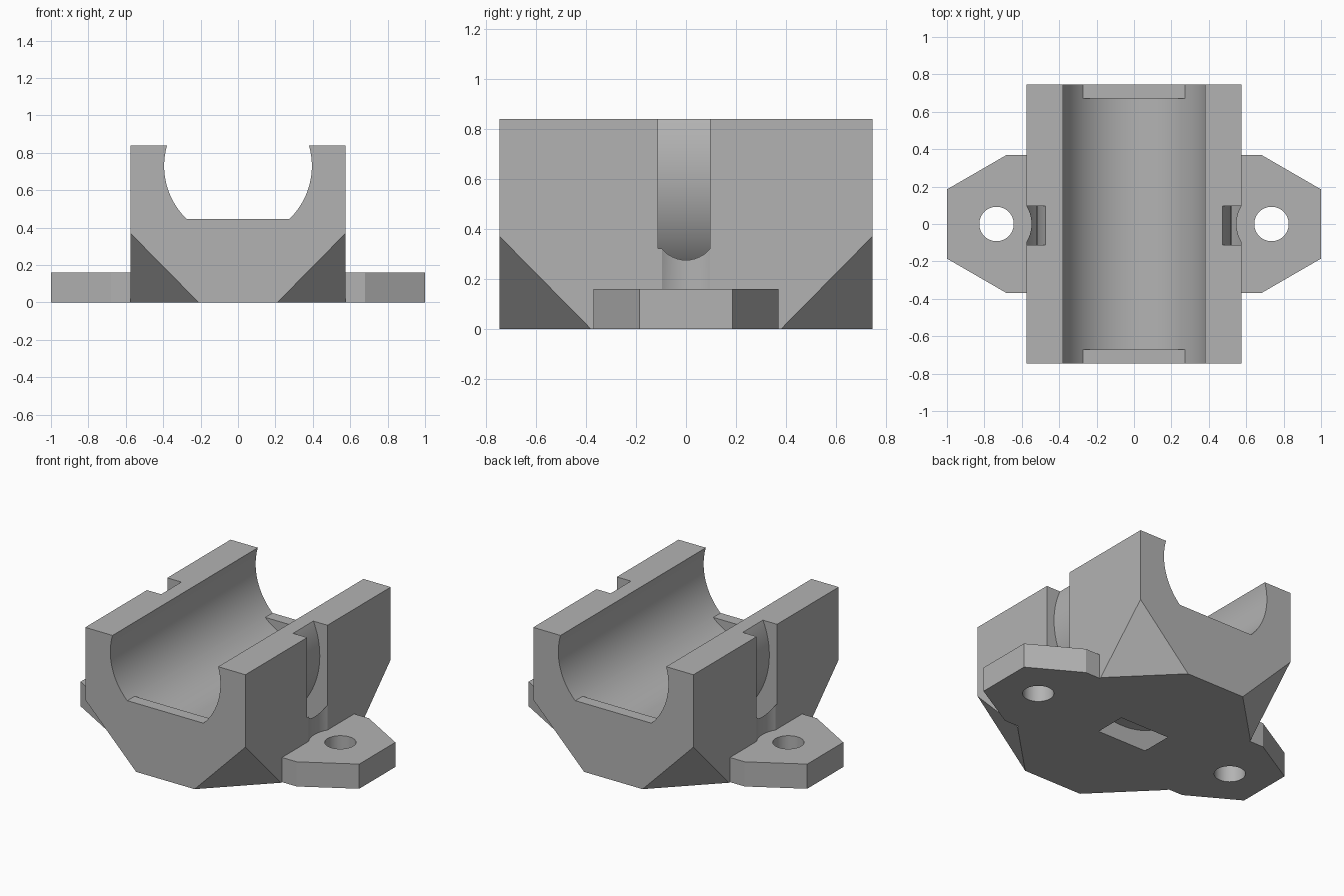
import bpy
import bmesh
import math
from mathutils import Matrix, Vector

cube = bpy.data.objects.get("Cube")
if cube:
    bpy.data.objects.remove(cube, do_unlink=True)

# One grey plastic for the whole part
GREY = (0.45, 0.45, 0.45, 1)
plastic = bpy.data.materials.new("grey plastic")
plastic.use_nodes = True
plastic.diffuse_color = GREY
plastic.node_tree.nodes["Principled BSDF"].inputs["Base Color"].default_value = GREY

HALF_X, HALF_Y, TOP = 0.575, 0.745, 0.84
BORE_Z, BORE_R = 0.73, 0.395
HOLE_X, FOOT_TOP = 0.735, 0.16


def to_object(name, bm):
    bmesh.ops.recalc_face_normals(bm, faces=bm.faces)
    mesh = bpy.data.meshes.new(name)
    bm.to_mesh(mesh)
    bm.free()
    mesh.materials.append(plastic)
    obj = bpy.data.objects.new(name, mesh)
    bpy.context.collection.objects.link(obj)
    return obj


def cylinder(name, centre, radius, depth, axis="Z", segments=64):
    bm = bmesh.new()
    turn = Matrix.Rotation(math.pi / 2, 4, "X") if axis == "Y" else Matrix()
    bmesh.ops.create_cone(bm, cap_ends=True, segments=segments, radius1=radius,
                          radius2=radius, depth=depth,
                          matrix=Matrix.Translation(centre) @ turn)
    return to_object(name, bm)


def box(name, low, high):
    bm = bmesh.new()
    low, high = Vector(low), Vector(high)
    bmesh.ops.create_cube(bm, size=1, matrix=Matrix.Translation((low + high) / 2)
                          @ Matrix.Diagonal((high - low).to_4d()))
    return to_object(name, bm)


def combine(target, other, operation):
    """Apply a boolean to the target and discard the other object."""
    mod = target.modifiers.new("combine", "BOOLEAN")
    mod.operation, mod.solver, mod.object = operation, "EXACT", other
    bpy.context.view_layer.objects.active = target
    bpy.ops.object.modifier_apply(modifier=mod.name)
    bpy.data.objects.remove(other, do_unlink=True)


# Block with its four lower corners cut off diagonally
bm = bmesh.new()
for sx in (-1, 1):
    for sy in (-1, 1):
        for x, y, z in ((HALF_X, HALF_Y, TOP), (HALF_X, HALF_Y, 0.37),
                        (0.21, HALF_Y, 0), (HALF_X, 0.38, 0)):
            bm.verts.new((sx * x, sy * y, z))
bmesh.ops.convex_hull(bm, input=bm.verts)
bmesh.ops.dissolve_limit(bm, angle_limit=0.01, verts=bm.verts, edges=bm.edges)
holder = to_object("bearing_holder", bm)

# Round cradle, with a raised flat lip at each end
combine(holder, cylinder("bore_cutter", (0, 0, BORE_Z), BORE_R, 2, "Y", 96), "DIFFERENCE")
for sy in (-1, 1):
    y1, y2 = sorted((sy * 0.67, sy * HALF_Y))
    combine(holder, box("end_lip", (-0.3, y1, 0.3), (0.3, y2, 0.445)), "UNION")

# Mounting feet
for sx in (-1, 1):
    bm = bmesh.new()
    outline = [(0.52, 0.37), (0.68, 0.37), (1, 0.185),
               (1, -0.185), (0.68, -0.37), (0.52, -0.37)]
    base = bm.faces.new([bm.verts.new((sx * x, y, 0)) for x, y in outline])
    grown = bmesh.ops.extrude_face_region(bm, geom=[base])["geom"]
    bmesh.ops.translate(bm, vec=(0, 0, FOOT_TOP),
                        verts=[v for v in grown if isinstance(v, bmesh.types.BMVert)])
    combine(holder, to_object("mounting_foot", bm), "UNION")

# Screw holes and the screw head clearance above each foot
for sx in (-1, 1):
    combine(holder, cylinder("screw_cutter", (sx * HOLE_X, 0, 0), 0.092, 1), "DIFFERENCE")
    combine(holder, cylinder("head_cutter", (sx * HOLE_X, 0, FOOT_TOP + 0.5), 0.187, 1),
            "DIFFERENCE")

# Ring-shaped tie groove around the cradle, open at the sides and underneath
bm = bmesh.new()
ring_z = 0.626
section = bm.faces.new([bm.verts.new((x, y, ring_z)) for x, y in
                        ((0.52, -0.112), (0.651, -0.112), (0.651, 0.096), (0.52, 0.096))])
edges = list(section.edges)
bm.faces.remove(section)
bmesh.ops.spin(bm, geom=edges, cent=(0, 0, ring_z), axis=(0, 1, 0),
               angle=math.tau, steps=96, use_merge=True)
bmesh.ops.remove_doubles(bm, verts=bm.verts, dist=0.0001)
combine(holder, to_object("tie_groove_cutter", bm), "DIFFERENCE")

# Tidy flat areas, then smooth only the round surfaces
bm = bmesh.new()
bm.from_mesh(holder.data)
bmesh.ops.remove_doubles(bm, verts=bm.verts, dist=0.0001)
bmesh.ops.dissolve_limit(bm, angle_limit=0.005, verts=bm.verts, edges=bm.edges)
bm.to_mesh(holder.data)
bm.free()
bpy.ops.object.select_all(action="DESELECT")
holder.select_set(True)
bpy.context.view_layer.objects.active = holder
bpy.ops.object.shade_smooth_by_angle(angle=math.radians(25))
